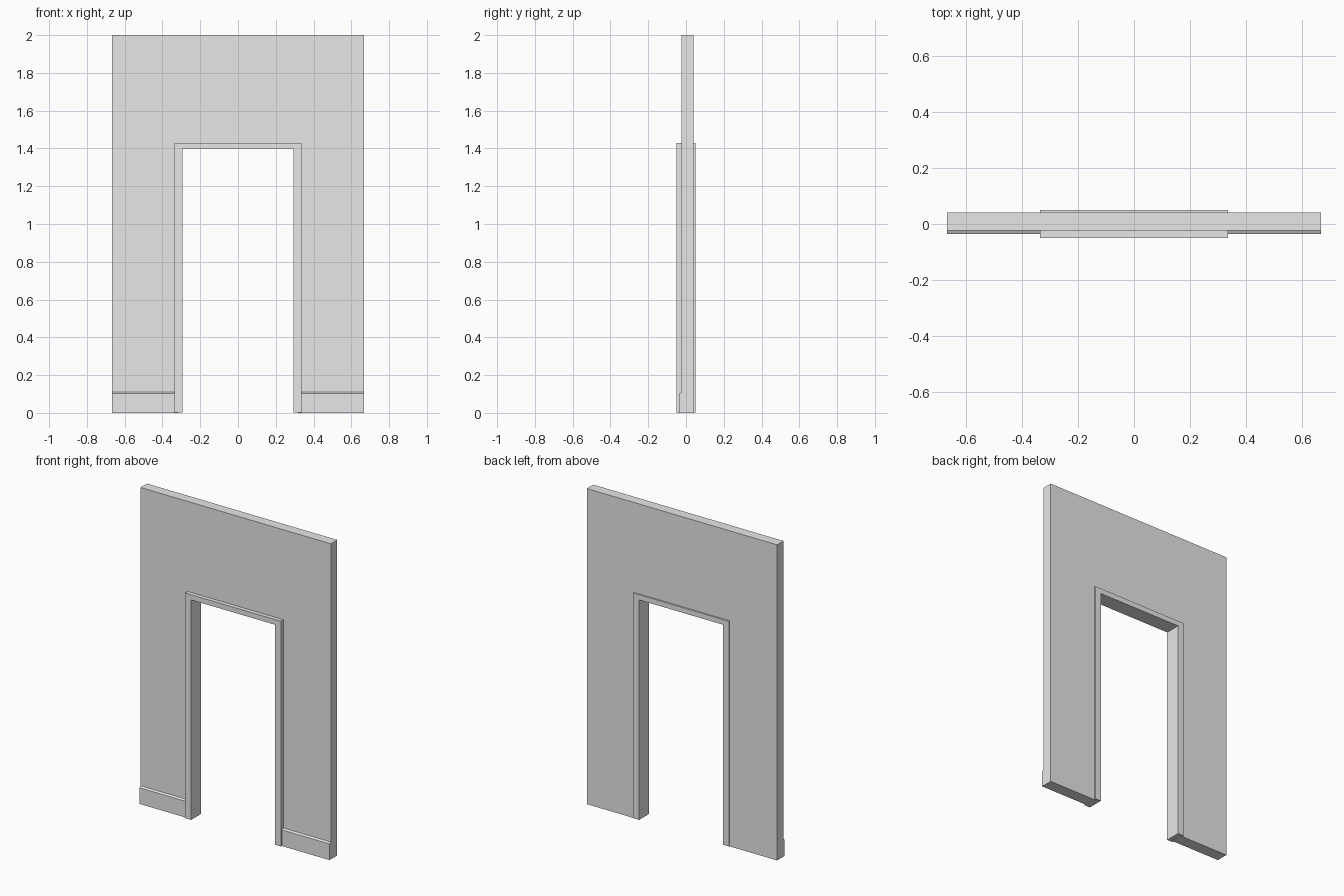
import bpy
import bmesh

if "Cube" in bpy.data.objects:
    bpy.data.objects.remove(bpy.data.objects["Cube"], do_unlink=True)

GREY = (0.8, 0.8, 0.8, 1.0)
plaster = bpy.data.materials.new("light_grey")
plaster.use_nodes = True
plaster.diffuse_color = GREY
plaster.node_tree.nodes["Principled BSDF"].inputs["Base Color"].default_value = GREY


def extrude_profile(name, points, offset):
    """Extrude a closed 3D outline along an offset into a solid."""
    bm = bmesh.new()
    face = bm.faces.new([bm.verts.new(p) for p in points])
    new = bmesh.ops.extrude_face_region(bm, geom=[face], use_keep_orig=True)["geom"]
    bmesh.ops.translate(bm, vec=offset,
                        verts=[v for v in new if isinstance(v, bmesh.types.BMVert)])
    bmesh.ops.recalc_face_normals(bm, faces=bm.faces)
    mesh = bpy.data.meshes.new(name)
    bm.to_mesh(mesh)
    bm.free()
    mesh.materials.append(plaster)
    obj = bpy.data.objects.new(name, mesh)
    bpy.context.scene.collection.objects.link(obj)
    return obj


def arch(name, outer, inner, top, opening, front, back, base=0.0):
    """Rectangular doorway outline, open at the floor."""
    outline = [(-outer, base), (-outer, top), (outer, top), (outer, base),
               (inner, base), (inner, opening), (-inner, opening), (-inner, base)]
    return extrude_profile(name, [(x, front, z) for x, z in outline],
                           (0, back - front, 0))


HALF_WIDTH, WALL_FRONT, WALL_BACK = 0.667, -0.0235, 0.041
TRIM_OUTER = 0.335

# Wall panel with the doorway, and the door lining standing proud on both sides
arch("wall", HALF_WIDTH, 0.317, 2.0, 1.414, WALL_FRONT, WALL_BACK)
arch("door_frame", TRIM_OUTER, 0.294, 1.43, 1.397, -0.0495, 0.0495, base=0.003)

# Skirting boards with a sloped top edge, on the front only
skirting = [(WALL_FRONT, 0), (-0.036, 0), (-0.036, 0.103), (WALL_FRONT, 0.11)]
for name, start in (("right_skirting", -HALF_WIDTH), ("left_skirting", TRIM_OUTER)):
    extrude_profile(name, [(start, y, z) for y, z in skirting],
                    (HALF_WIDTH - TRIM_OUTER, 0, 0))
